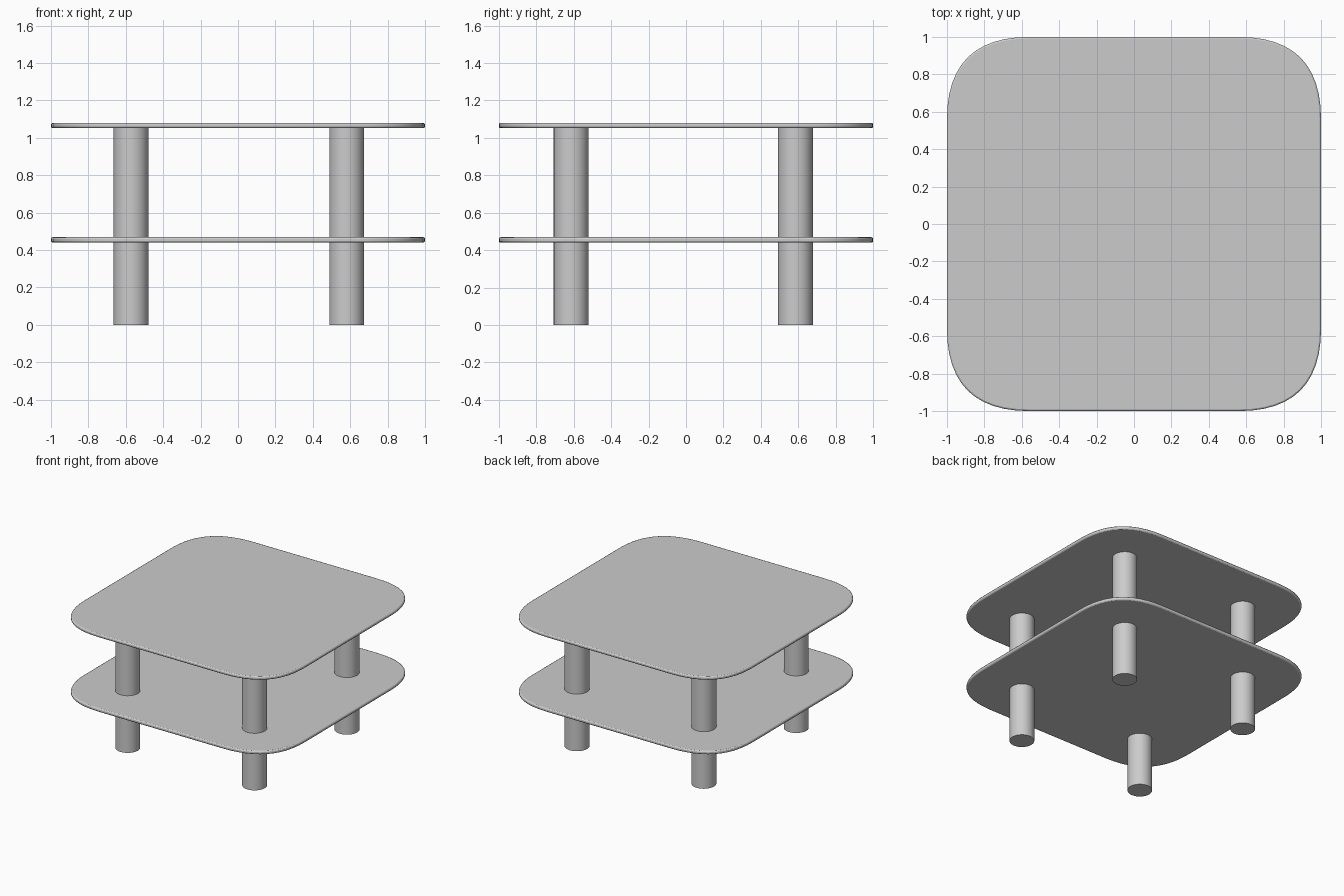
import bpy, bmesh

if "Cube" in bpy.data.objects:
    bpy.data.objects.remove(bpy.data.objects["Cube"])

CORNER = 0.44   # length of each rounded corner along the edge
STEPS = 12


def smooth(obj):
    bpy.ops.object.select_all(action='DESELECT')
    obj.select_set(True)
    bpy.context.view_layer.objects.active = obj
    bpy.ops.object.shade_smooth_by_angle(angle=0.7)


def outline():
    # square with softly curved corners, counter-clockwise
    pts = []
    for sx, sy in ((1, 1), (-1, 1), (-1, -1), (1, -1)):
        arc = []
        for i in range(STEPS + 1):
            t = i / STEPS
            arc.append((sx * (1 - CORNER * t * t), sy * (1 - CORNER * (1 - t) ** 2)))
        pts += arc if sx * sy > 0 else arc[::-1]
    return pts


def slab(name, z0, z1):
    bm = bmesh.new()
    face = bm.faces.new([bm.verts.new((x, y, z0)) for x, y in outline()])
    ext = bmesh.ops.extrude_face_region(bm, geom=[face])
    for v in ext['geom']:
        if isinstance(v, bmesh.types.BMVert):
            v.co.z = z1
    bmesh.ops.recalc_face_normals(bm, faces=bm.faces)
    me = bpy.data.meshes.new(name)
    bm.to_mesh(me)
    bm.free()
    obj = bpy.data.objects.new(name, me)
    bpy.context.collection.objects.link(obj)
    # softened rim
    bev = obj.modifiers.new("rim", 'BEVEL')
    bev.width = 0.009
    bev.segments = 2
    bev.angle_limit = 1.0
    smooth(obj)


# Table top and lower shelf
slab("table_top", 1.052, 1.08)
slab("lower_shelf", 0.44, 0.469)

# Four round legs passing through the shelf
for side, x in (("left", -0.572), ("right", 0.581)):
    for end, y in (("front", -0.614), ("back", 0.585)):
        bpy.ops.mesh.primitive_cylinder_add(vertices=32, radius=0.093, depth=1.06,
                                            location=(x, y, 0.53))
        leg = bpy.context.object
        leg.name = f"{end}_{side}_leg"
        smooth(leg)
